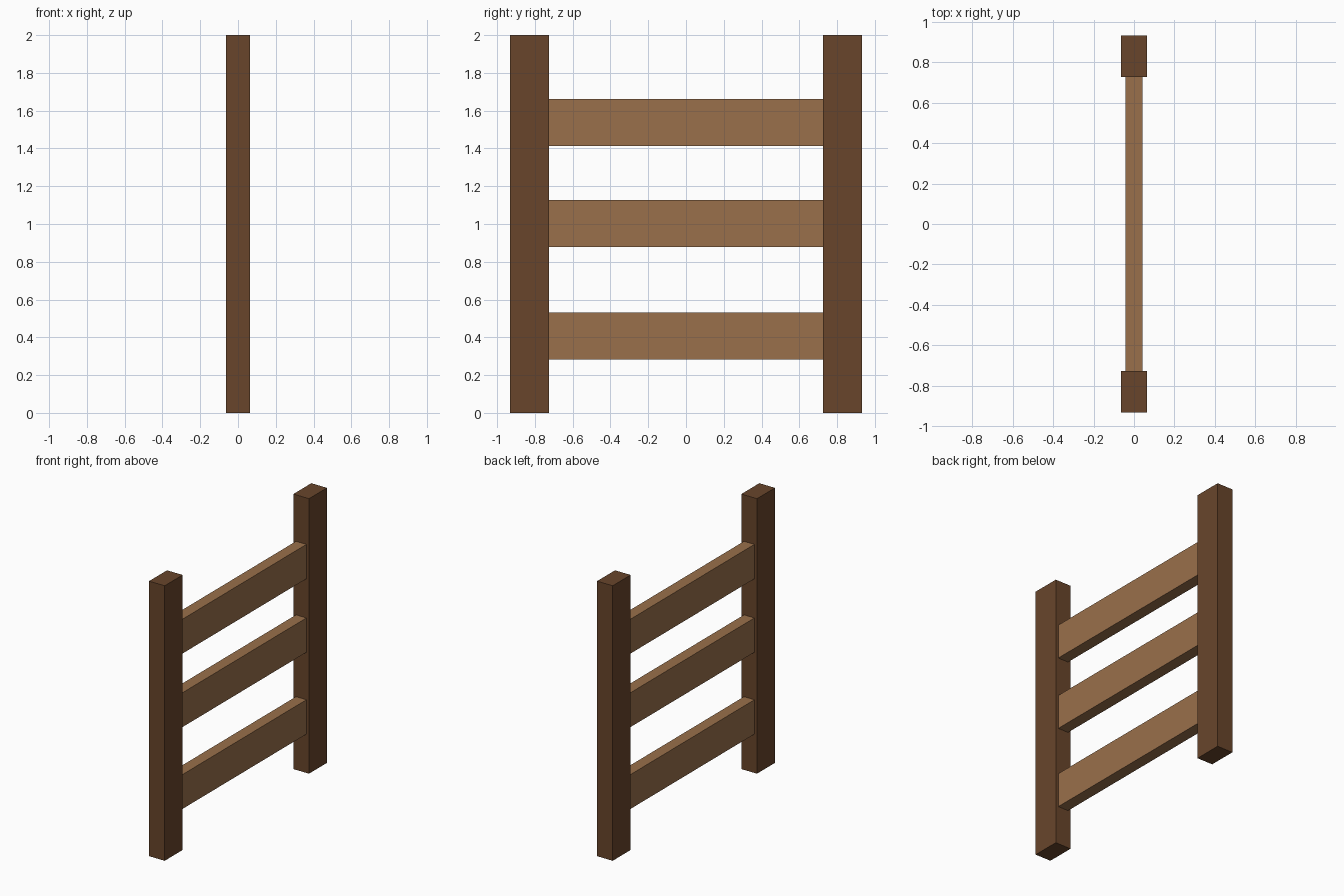
import bpy

if "Cube" in bpy.data.objects:
    bpy.data.objects.remove(bpy.data.objects["Cube"])


def material(name, rgb):
    mat = bpy.data.materials.new(name)
    mat.diffuse_color = (*rgb, 1.0)
    mat.use_nodes = True
    mat.node_tree.nodes["Principled BSDF"].inputs["Base Color"].default_value = mat.diffuse_color
    return mat


def box(name, size, center, mat):
    bpy.ops.mesh.primitive_cube_add(size=1, location=center)
    obj = bpy.context.object
    obj.name = name
    obj.scale = size
    bpy.ops.object.transform_apply(location=False, rotation=False, scale=True)
    obj.data.materials.append(mat)
    return obj


dark_wood = material("dark_wood", (0.14, 0.06, 0.024))
light_wood = material("light_wood", (0.32, 0.16, 0.07))

POST_Y, POST_W = 0.829, 0.206
INNER = POST_Y - POST_W / 2

# Two upright posts
for side, name in ((-1, "front_post"), (1, "back_post")):
    box(name, (0.126, POST_W, 2.0), (0, side * POST_Y, 1.0), dark_wood)

# Three horizontal rails spanning between the posts
for name, z in (("lower_rail", 0.407), ("middle_rail", 1.002), ("upper_rail", 1.537)):
    box(name, (0.084, 2 * INNER, 0.25), (0, 0, z), light_wood)
